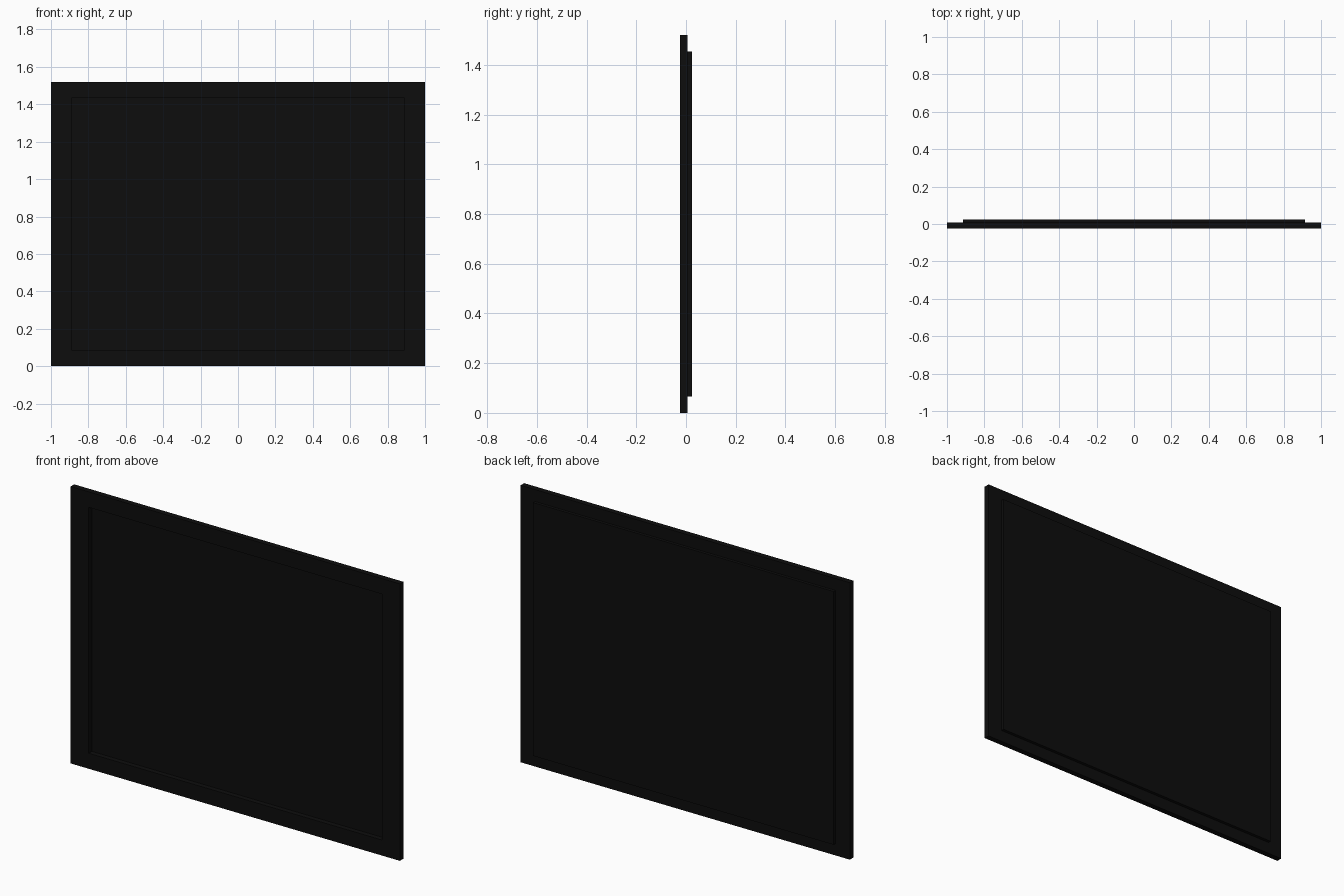
import bpy, bmesh

if "Cube" in bpy.data.objects:
    bpy.data.objects.remove(bpy.data.objects["Cube"])

black = bpy.data.materials.new("black")
black.diffuse_color = (0.004, 0.004, 0.004, 1)
black.use_nodes = True
black.node_tree.nodes["Principled BSDF"].inputs["Base Color"].default_value = black.diffuse_color
H = 1.52          # overall height
MID = H / 2


def finish(name, bm):
    bmesh.ops.recalc_face_normals(bm, faces=bm.faces)
    me = bpy.data.meshes.new(name)
    bm.to_mesh(me)
    bm.free()
    ob = bpy.data.objects.new(name, me)
    bpy.context.collection.objects.link(ob)
    me.materials.append(black)
    return ob


def loop(bm, hx, hz, y):
    return [bm.verts.new((sx * hx, y, MID + sz * hz))
            for sx, sz in ((-1, -1), (1, -1), (1, 1), (-1, 1))]


def bridge(bm, a, b):
    for i in range(4):
        j = (i + 1) % 4
        bm.faces.new((a[i], a[j], b[j], b[i]))


# Border frame: rectangular ring with an open middle
bm = bmesh.new()
rings = [loop(bm, *p) for p in ((1, MID, -0.024), (1, MID, 0.007),
                                (0.89, 0.675, 0.007), (0.89, 0.675, -0.024))]
for i in range(4):
    bridge(bm, rings[i], rings[(i + 1) % 4])
finish("frame", bm)

# Backing panel: closes the opening and stands proud at the rear
bm = bmesh.new()
front, back = loop(bm, 0.913, 0.695, 0.004), loop(bm, 0.913, 0.695, 0.024)
bridge(bm, front, back)
bm.faces.new(front)
bm.faces.new(back)
finish("back_panel", bm)
